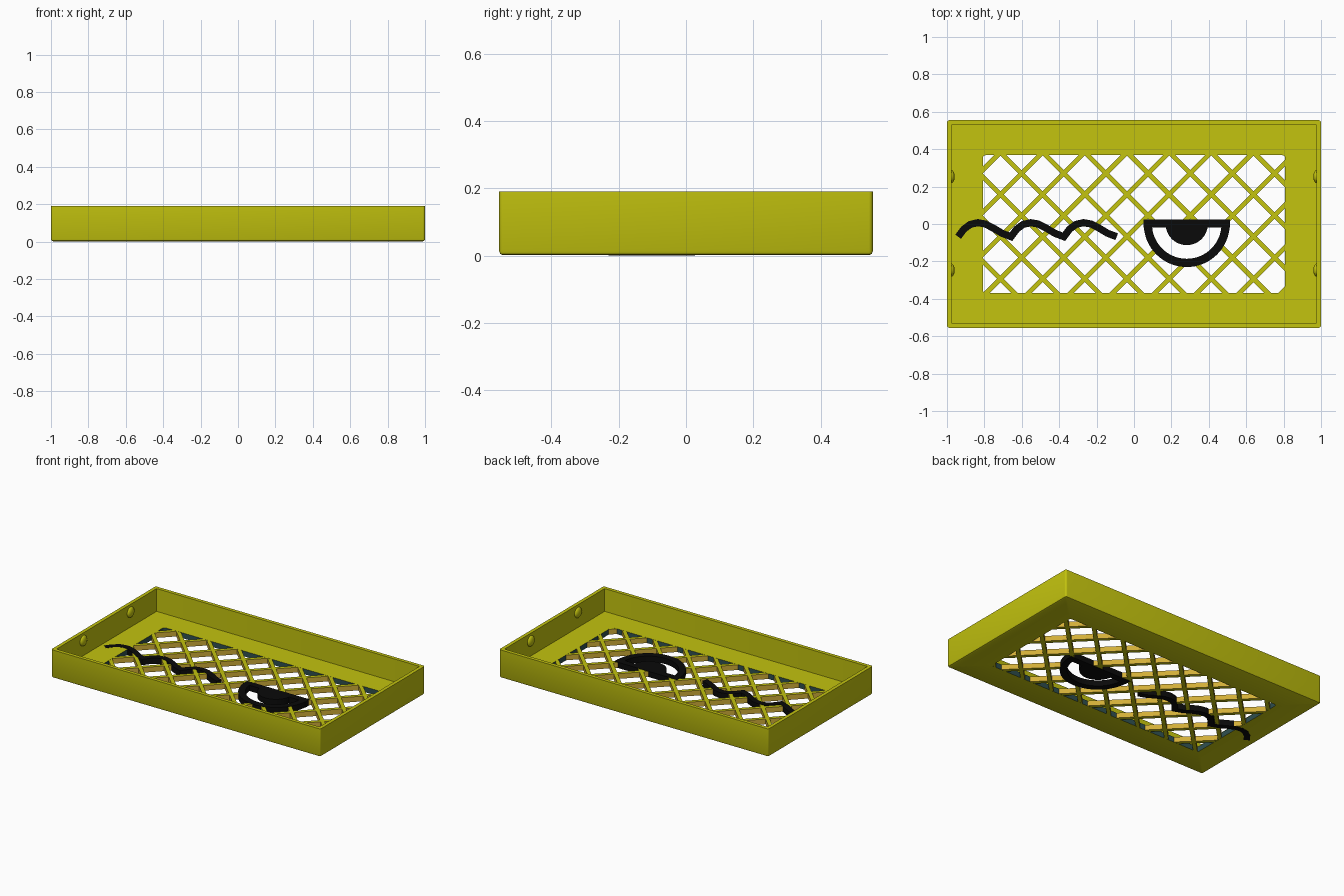
import bpy, bmesh, math
from mathutils import Vector

if "Cube" in bpy.data.objects:
    bpy.data.objects.remove(bpy.data.objects["Cube"])

FLOOR = 0.037            # top of the tray floor
WIN_X, WIN_Y = 0.808, 0.368   # half size of the window in the floor
EYE = Vector((0.282, 0.0))    # centre of the half-round eye


def material(name, rgb):
    m = bpy.data.materials.new(name)
    m.diffuse_color = (*rgb, 1)
    m.use_nodes = True
    m.node_tree.nodes["Principled BSDF"].inputs["Base Color"].default_value = m.diffuse_color
    return m


YELLOW = material("olive yellow", (0.546, 0.546, 0.0045))
GOLD = material("gold", (0.65, 0.43, 0.04))
TEAL = material("dark teal", (0.029, 0.08, 0.08))
BLACK = material("black", (0.003, 0.003, 0.003))


def finish(bm, name, mats, smooth=True):
    bmesh.ops.recalc_face_normals(bm, faces=bm.faces)
    mesh = bpy.data.meshes.new(name)
    bm.to_mesh(mesh)
    bm.free()
    for m in mats:
        mesh.materials.append(m)
    ob = bpy.data.objects.new(name, mesh)
    bpy.context.collection.objects.link(ob)
    if smooth:
        bpy.ops.object.select_all(action='DESELECT')
        ob.select_set(True)
        bpy.context.view_layer.objects.active = ob
        bpy.ops.object.shade_smooth_by_angle(angle=math.radians(35))
    return ob


def rounded_rect(bm, hx, hy, r, z, n=4):
    """Ring of vertices around a rectangle with rounded corners."""
    ring = []
    for k, (sx, sy) in enumerate([(1, 1), (-1, 1), (-1, -1), (1, -1)]):
        for i in range(n + 1):
            a = math.pi / 2 * (k + i / n)
            ring.append(bm.verts.new((sx * (hx - r) + r * math.cos(a),
                                      sy * (hy - r) + r * math.sin(a), z)))
    return ring


def ribbon(bm, pts, width, z0, z1, side_mat=0):
    """Solid strip of rectangular section along a flat path, with mitred joints."""
    pts = [Vector(p) for p in pts]
    rows = []
    for i, p in enumerate(pts):
        d0 = (p - pts[i - 1]).normalized() if i else None
        d1 = (pts[i + 1] - p).normalized() if i < len(pts) - 1 else None
        d0, d1 = d0 or d1, d1 or d0
        t = (d0 + d1).normalized()
        off = Vector((-t.y, t.x)) * (width / 2 / max(t.dot(d1), 0.6))
        rows.append([bm.verts.new((q.x, q.y, z)) for q, z in
                     ((p + off, z0), (p - off, z0), (p - off, z1), (p + off, z1))])
    for a, b in zip(rows, rows[1:]):
        for k in range(4):
            f = bm.faces.new((a[k], a[(k + 1) % 4], b[(k + 1) % 4], b[k]))
            f.material_index = side_mat if k % 2 else 0
    for row in (rows[0], rows[-1]):
        bm.faces.new(row).material_index = side_mat


def arc(c, r, a0, a1, n):
    return [(c.x + r * math.cos(a0 + (a1 - a0) * i / n),
             c.y + r * math.sin(a0 + (a1 - a0) * i / n)) for i in range(n + 1)]


# Tray: closed section of rounded rectangles, teal on the window's cut edge
bm = bmesh.new()
HX, HY, WALL, TOP, BOT = 1.0, 0.555, 0.024, 0.19, 0.0015
rings = [rounded_rect(bm, *spec) for spec in (
    (HX - 0.012, HY - 0.012, 0.004, BOT),
    (HX - 0.0035, HY - 0.0035, 0.009, BOT + 0.0035),
    (HX, HY, 0.012, BOT + 0.012),
    (HX, HY, 0.012, TOP),
    (HX - WALL, HY - WALL, 0.003, TOP),
    (HX - WALL, HY - WALL, 0.003, FLOOR),
    (WIN_X, WIN_Y, 0.015, FLOOR),
    (WIN_X, WIN_Y, 0.015, BOT))]
for j, a in enumerate(rings):
    b = rings[(j + 1) % len(rings)]
    for i in range(len(a)):
        k = (i + 1) % len(a)
        f = bm.faces.new((a[i], a[k], b[k], b[i]))
        f.material_index = 1 if j == 6 else 0
finish(bm, "tray", [YELLOW, TEAL])

# Lattice: diagonal bars clipped to the window, left out inside the eye
bm = bmesh.new()
STEP, MARGIN, BAR = 0.2255, 0.014, 0.025


def is_open(p):
    inside = abs(p.x) < WIN_X + MARGIN and abs(p.y) < WIN_Y + MARGIN
    in_eye = p.y < 0 and (p - EYE).length < 0.208
    return inside and not in_eye


for s, start in ((1, -0.872), (-1, -0.556)):       # lines x - s*y = constant
    for k in range(-6, 14):
        c = start + k * STEP
        run = []
        for i in range(-200, 201):
            y = i * 0.002
            p = Vector((c + s * y, y))
            if is_open(p):
                run.append(p)
            if run and (not is_open(p) or i == 200):
                if len(run) > 8:
                    ribbon(bm, (run[0], run[-1]), BAR, 0.002, FLOOR - 0.0005, 1)
                run = []
finish(bm, "lattice", [YELLOW, GOLD], smooth=False)

# Eye: half ring, straight lid and half-round iris
bm = bmesh.new()
Z0, Z1 = 0.0, FLOOR + 0.0015
ribbon(bm, arc(EYE, 0.208, math.pi, 2 * math.pi, 32), 0.044, Z0, Z1)
ribbon(bm, ((EYE.x - 0.232, 0.003), (EYE.x + 0.232, 0.003)), 0.044, Z0, Z1)
iris = arc(EYE, 0.113, math.pi, 2 * math.pi, 24)
low = bm.faces.new([bm.verts.new((x, y, Z0)) for x, y in iris])
ext = bmesh.ops.extrude_face_region(bm, geom=[low], use_keep_orig=True)
bmesh.ops.translate(bm, vec=(0, 0, Z1 - Z0),
                    verts=[v for v in ext["geom"] if isinstance(v, bmesh.types.BMVert)])
finish(bm, "eye", [BLACK])

# Wave: three repeated crests
bm = bmesh.new()
crest = [(0, 0), (0.03, 0.04), (0.065, 0.066), (0.105, 0.075), (0.145, 0.068),
         (0.19, 0.045), (0.235, 0.018), (0.2825, 0)]
path = [(-0.94 + 0.2825 * n + x, -0.068 + y) for n in range(3)
        for x, y in crest[(1 if n else 0):]]
ribbon(bm, path, 0.038, Z0, Z1)
finish(bm, "wave", [BLACK])

# Snap bumps: shallow domes on the inside of the short walls
for sx in (-1, 1):
    for sy in (-1, 1):
        bm = bmesh.new()
        bmesh.ops.create_uvsphere(bm, u_segments=20, v_segments=12, radius=0.035)
        for v in bm.verts:
            v.co.x *= 0.5
            v.co += Vector((sx * (HX - WALL), sy * 0.25 + 0.003, 0.138))
        finish(bm, "snap_bump", [YELLOW])
